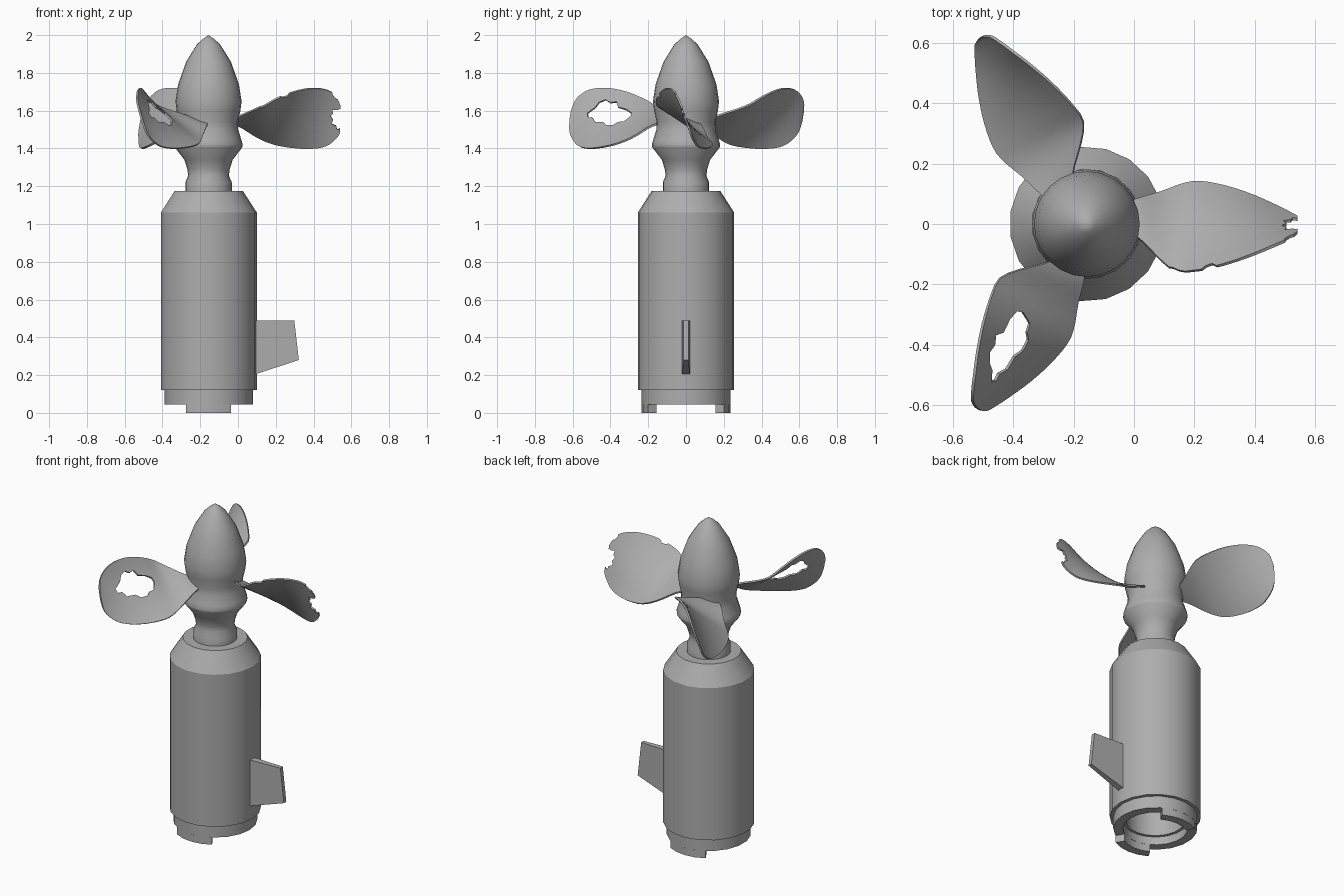
import bpy, bmesh, math
from mathutils import Vector, Matrix

if "Cube" in bpy.data.objects:
    bpy.data.objects.remove(bpy.data.objects["Cube"])

AX = -0.156  # x of the turning axis
GREY = bpy.data.materials.new("dark_grey")
GREY.diffuse_color = (0.42, 0.42, 0.42, 1)
GREY.use_nodes = True
GREY.node_tree.nodes["Principled BSDF"].inputs["Base Color"].default_value = GREY.diffuse_color


def make(name, verts, faces, angle=30):
    me = bpy.data.meshes.new(name)
    me.from_pydata([tuple(v) for v in verts], [], faces)
    me.materials.append(GREY)
    ob = bpy.data.objects.new(name, me)
    bpy.context.collection.objects.link(ob)
    bm = bmesh.new()
    bm.from_mesh(me)
    bmesh.ops.recalc_face_normals(bm, faces=bm.faces)
    bm.to_mesh(me)
    bm.free()
    if angle:
        smooth(ob, angle)
    return ob


def smooth(ob, angle):
    bpy.ops.object.select_all(action='DESELECT')
    ob.select_set(True)
    bpy.context.view_layer.objects.active = ob
    bpy.ops.object.shade_smooth_by_angle(angle=math.radians(angle))


def lathe(name, profile, sides, angle=30):
    verts, rings, faces = [], [], []
    for r, z in profile:
        n = 1 if r == 0 else sides
        rings.append([len(verts) + i for i in range(n)])
        for i in range(n):
            a = math.tau * i / sides
            verts.append((AX + r * math.cos(a), r * math.sin(a), z))
    for p, q in zip(rings, rings[1:]):
        for i in range(sides):
            j = (i + 1) % sides
            f = [p[i % len(p)], p[j % len(p)], q[j % len(q)], q[i % len(q)]]
            faces.append(list(dict.fromkeys(f)))
    return make(name, verts, faces, angle)


def prism(name, outline, low, high, angle=0):
    """Extrude a 2D outline between two functions giving 3D points."""
    n = len(outline)
    verts = [low(p) for p in outline] + [high(p) for p in outline]
    faces = [list(range(n)), list(range(n, 2 * n))]
    faces += [[i, (i + 1) % n, n + (i + 1) % n, n + i] for i in range(n)]
    return make(name, verts, faces, angle)


# Body with shoulder, lower collar and hollow base
lathe("body", [(0, 0.3), (0.165, 0.3), (0.165, 0.095), (0.182, 0.095), (0.182, 0.045),
               (0.236, 0.045), (0.236, 0.12), (0.256, 0.12), (0.256, 1.06),
               (0.182, 1.175), (0, 1.175)], 19)

# Two locking tabs under the collar
for name, mid in (("tab_front", -90), ("tab_back", 90)):
    arc = [math.radians(mid - 30.7 + 61.4 * i / 4) for i in range(5)]
    ring = [(0.235 * math.cos(a), 0.235 * math.sin(a)) for a in arc]
    ring += [(0.182 * math.cos(a), 0.182 * math.sin(a)) for a in reversed(arc)]
    prism(name, ring, lambda p: (AX + p[0], p[1], 0), lambda p: (AX + p[0], p[1], 0.045), 30)

# Side fin, thinner at its outer edge
fin = [(0.06, 0.194), (0.322, 0.28), (0.298, 0.49), (0.06, 0.49)]
half = lambda p: 0.022 if p[0] < 0.2 else 0.012
prism("fin", fin, lambda p: (p[0], -half(p), p[1]), lambda p: (p[0], half(p), p[1]))

# Neck and nose cone
lathe("nose_cone", [(0, 1.16), (0.123, 1.16), (0.123, 1.22), (0.108, 1.255), (0.112, 1.29),
                    (0.128, 1.34), (0.178, 1.405), (0.181, 1.42), (0.174, 1.445), (0.157, 1.5),
                    (0.155, 1.54), (0.169, 1.6), (0.175, 1.65), (0.161, 1.74),
                    (0.118, 1.86), (0.062, 1.95), (0.03, 1.98), (0, 2.0)], 24, 60)

# Blade stations: radius, high edge (side, z), low edge (side, z)
ST = [(0.13, -0.02, 1.56, 0.07, 1.53), (0.17, -0.045, 1.575, 0.085, 1.515),
      (0.25, -0.125, 1.61, 0.108, 1.465), (0.30, -0.16, 1.635, 0.127, 1.44),
      (0.36, -0.156, 1.665, 0.14, 1.42), (0.45, -0.135, 1.70, 0.126, 1.405),
      (0.54, -0.105, 1.718, 0.097, 1.40), (0.62, -0.072, 1.712, 0.062, 1.412),
      (0.67, -0.05, 1.685, 0.037, 1.447), (0.70, -0.032, 1.645, 0.02, 1.492),
      (0.71, -0.014, 1.60, 0.005, 1.545)]


def tangent(i):
    a, b = ST[max(i - 1, 0)], ST[min(i + 1, len(ST) - 1)]
    return [(q - p) / (b[0] - a[0]) for p, q in zip(a, b)]


def surface(u, t):
    u = min(max(u, ST[0][0]), ST[-1][0])
    i = max(k for k in range(len(ST) - 1) if ST[k][0] <= u + 1e-9)
    a, b, h = ST[i], ST[i + 1], ST[i + 1][0] - ST[i][0]
    s = (u - a[0]) / h
    m, n = tangent(i), tangent(i + 1)
    v = [(2*s**3 - 3*s*s + 1) * a[k] + (s**3 - 2*s*s + s) * h * m[k]
         + (3*s*s - 2*s**3) * b[k] + (s**3 - s*s) * h * n[k] for k in range(5)]
    return Vector((u, v[1] + (v[3] - v[1]) * t, v[2] + (v[4] - v[2]) * t))


def blade(name, degrees, cuts):
    # Flat slab in (radius, chord, thickness) space
    nu, nt = 32, 12
    us = [0.13 + 0.58 * math.sin(math.pi / 2 * i / nu) for i in range(nu + 1)]
    idx = lambda k, i, j: (k * (nu + 1) + i) * (nt + 1) + j
    verts = [(u, j / nt, w) for w in (-0.1, 0.1) for u in us for j in range(nt + 1)]
    faces = [[idx(k, i, j), idx(k, i + 1, j), idx(k, i + 1, j + 1), idx(k, i, j + 1)]
             for k in (0, 1) for i in range(nu) for j in range(nt)]
    for j in (0, nt):
        faces += [[idx(0, i, j), idx(0, i + 1, j), idx(1, i + 1, j), idx(1, i, j)] for i in range(nu)]
    for i in (0, nu):
        faces += [[idx(0, i, j), idx(0, i, j + 1), idx(1, i, j + 1), idx(1, i, j)] for j in range(nt)]
    ob = make(name, verts, faces, 0)
    # Ragged damage
    for cut in cuts:
        tool = prism("cutter", cut, lambda p: (*p, -0.3), lambda p: (*p, 0.3))
        tool.hide_render = True
        mod = ob.modifiers.new("damage", 'BOOLEAN')
        mod.operation, mod.solver, mod.object = 'DIFFERENCE', 'EXACT', tool
        bpy.context.view_layer.update()
        me = bpy.data.meshes.new_from_object(ob.evaluated_get(bpy.context.evaluated_depsgraph_get()))
        ob.modifiers.clear()
        ob.data = me
        bpy.data.objects.remove(tool)
    # Wrap the slab onto the twisted blade surface
    rot = Matrix.Rotation(math.radians(degrees), 3, 'Z')
    for v in ob.data.vertices:
        u, t, w = v.co
        du = surface(u + 0.003, t) - surface(u - 0.003, t)
        dt = surface(u, t + 0.05) - surface(u, t - 0.05)
        v.co = rot @ (surface(u, t) + du.cross(dt).normalized() * w * 0.05) + Vector((AX, 0, 0))
    bm = bmesh.new()
    bm.from_mesh(ob.data)
    bmesh.ops.triangulate(bm, faces=[f for f in bm.faces if len(f.verts) > 4])
    bmesh.ops.recalc_face_normals(bm, faces=bm.faces)
    bm.to_mesh(ob.data)
    bm.free()
    smooth(ob, 35)


edge_bite = [(0.27, -0.1), (0.275, 0.01), (0.29, 0.03), (0.31, 0.02), (0.335, 0.01),
             (0.38, 0.0), (0.395, 0.03), (0.415, 0.04), (0.435, -0.01), (0.44, -0.1)]
tip_bite = [(0.75, -0.1), (0.66, -0.1), (0.655, 0.04), (0.672, 0.08), (0.685, 0.06), (0.697, 0.12),
            (0.697, 0.25), (0.68, 0.33), (0.655, 0.34), (0.66, 0.42), (0.645, 0.47), (0.66, 0.55),
            (0.65, 0.62), (0.675, 0.7), (0.68, 0.8), (0.697, 0.86), (0.697, 1.1), (0.75, 1.1)]
hole = [(0.36, 0.40), (0.365, 0.33), (0.40, 0.29), (0.45, 0.28), (0.47, 0.20), (0.50, 0.23),
        (0.53, 0.19), (0.56, 0.24), (0.575, 0.33), (0.61, 0.42), (0.60, 0.50), (0.575, 0.49),
        (0.55, 0.57), (0.50, 0.56), (0.47, 0.61), (0.43, 0.60), (0.41, 0.54), (0.38, 0.52)]
blade("blade_chipped", 0, [edge_bite, tip_bite])
blade("blade_whole", 120, [])
blade("blade_holed", 240, [hole])
